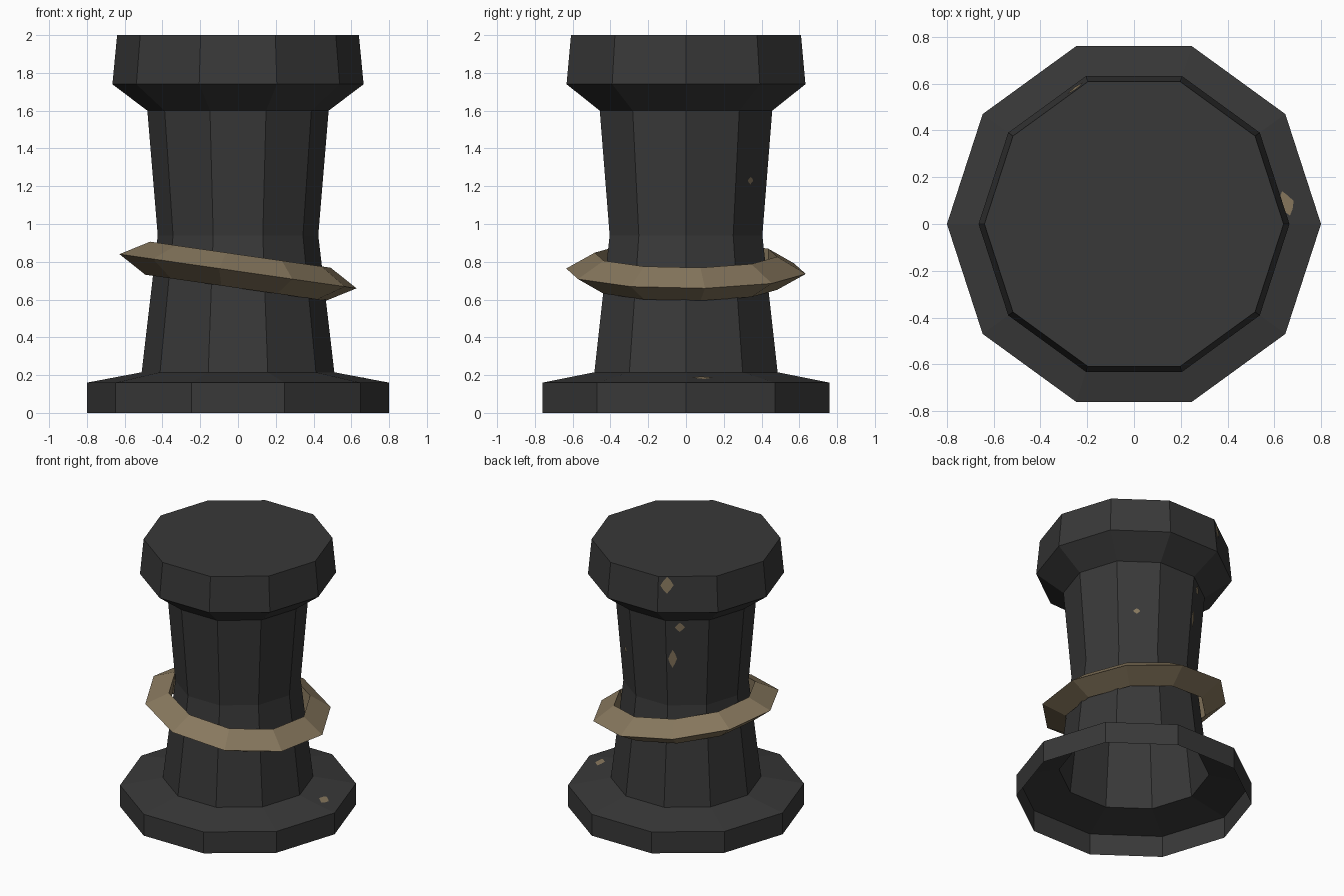
import bpy, bmesh, math
from mathutils import Vector, Matrix

if "Cube" in bpy.data.objects:
    bpy.data.objects.remove(bpy.data.objects["Cube"])

SIDES = 10
# (radius, height) outline of the pillar, open at the bottom
PROFILE = [(0.80, 0.0), (0.80, 0.16), (0.51, 0.215), (0.425, 0.94),
           (0.48, 1.60), (0.665, 1.74), (0.64, 2.0)]


def material(name, rgb):
    m = bpy.data.materials.new(name)
    m.diffuse_color = (*rgb, 1)
    m.use_nodes = True
    m.node_tree.nodes["Principled BSDF"].inputs["Base Color"].default_value = m.diffuse_color
    return m


dark = material("dark_iron", (0.040, 0.040, 0.040))
tan = material("dull_bronze", (0.245, 0.188, 0.112))


def finish(name, bm, mat):
    me = bpy.data.meshes.new(name)
    bm.to_mesh(me)
    bm.free()
    ob = bpy.data.objects.new(name, me)
    bpy.context.collection.objects.link(ob)
    me.materials.append(mat)
    return ob


def polar(r, deg, z):
    a = math.radians(deg)
    return Vector((r * math.cos(a), r * math.sin(a), z))


def lathe(bm, points, sides, start=0, closed=False):
    step = 360 / sides
    rings = [[bm.verts.new(polar(r, start + i * step, z)) for i in range(sides)]
             for r, z in points]
    pairs = list(zip(rings, rings[1:]))
    if closed:
        pairs.append((rings[-1], rings[0]))
    for lo, hi in pairs:
        for i in range(sides):
            j = (i + 1) % sides
            bm.faces.new((lo[i], lo[j], hi[j], hi[i]))
    return rings


# pillar: flared foot, waisted column and flat-topped head
bm = bmesh.new()
rings = lathe(bm, PROFILE, SIDES)
bm.faces.new(rings[-1])
finish("pillar", bm, dark)

# loose tilted ring with a three-sided section
bm = bmesh.new()
R, r = 0.54, 0.102
section = [(R - r / 2, -0.866 * r), (R + r, 0), (R - r / 2, 0.866 * r)]
lathe(bm, section, SIDES, start=9, closed=True)
bm.transform(Matrix.Translation((0, 0, 0.75)) @ Matrix.Rotation(math.radians(8.2), 4, 'Y'))
finish("tilted_ring", bm, tan)


# worn patches: thin irregular plates lying on single pillar faces
def patch(name, band, side, u, v, w, h):
    (r0, z0), (r1, z1) = PROFILE[band], PROFILE[band + 1]
    a, b = polar(r0, side * 36, z0), polar(r0, side * 36 + 36, z0)
    d, c = polar(r1, side * 36, z1), polar(r1, side * 36 + 36, z1)
    across = (b - a).normalized()
    up = ((c + d) - (a + b)).normalized()
    centre = a.lerp(b, u).lerp(d.lerp(c, u), v) + across.cross(up) * 0.003
    bm = bmesh.new()
    verts = []
    for i in range(8):
        t = i * math.pi / 4
        k = (1.0, 0.8, 1.0, 0.75)[i % 4]
        verts.append(bm.verts.new(centre + across * (w / 2 * k * math.cos(t))
                                  + up * (h / 2 * k * math.sin(t))))
    bm.faces.new(verts)
    finish(name, bm, tan)


patch("head_patch", 5, 3, 0.15, 0.76, 0.09, 0.12)
patch("upper_column_patch", 3, 3, 0.33, 0.92, 0.07, 0.07)
patch("middle_column_patch", 3, 3, 0.15, 0.55, 0.06, 0.14)
patch("side_column_patch", 3, 1, 0.46, 0.44, 0.05, 0.04)
patch("foot_patch", 1, 0, 0.22, 0.42, 0.11, 0.07)
